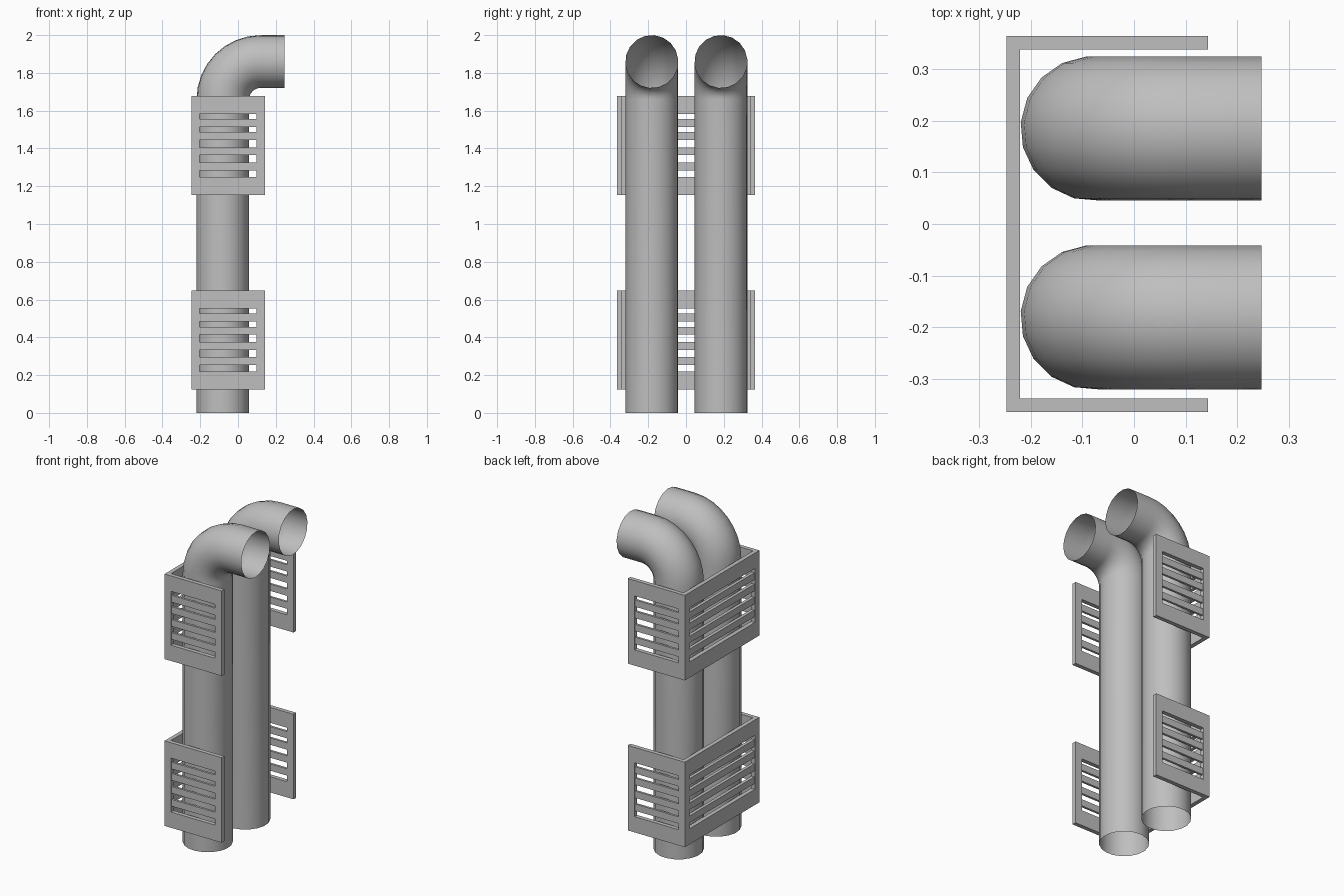
import bpy, bmesh, math
from mathutils import Vector

cube = bpy.data.objects.get("Cube")
if cube:
    bpy.data.objects.remove(cube, do_unlink=True)

metal = bpy.data.materials.new("grey_metal")
metal.use_nodes = True
GREY = (0.52, 0.52, 0.52, 1)
metal.diffuse_color = GREY
metal.node_tree.nodes["Principled BSDF"].inputs["Base Color"].default_value = GREY


def finish(name, bm):
    mesh = bpy.data.meshes.new(name)
    bm.to_mesh(mesh)
    bm.free()
    mesh.materials.append(metal)
    obj = bpy.data.objects.new(name, mesh)
    bpy.context.collection.objects.link(obj)
    return obj


# Open pipe swept along a straight riser, a quarter bend and a short outlet
RADIUS, BEND, SIDES, STEPS = 0.14, 0.2, 18, 8


def pipe(name, y):
    path = [(-0.08, 0.0, 0.0)]
    for i in range(STEPS + 1):
        a = math.pi / 2 * i / STEPS
        path.append((0.12 - BEND * math.cos(a), 1.66 + BEND * math.sin(a), a))
    path.append((0.247, 1.86, math.pi / 2))
    bm = bmesh.new()
    rings = []
    for x, z, a in path:
        across = Vector((math.cos(a), 0, -math.sin(a)))
        ring = []
        for k in range(SIDES):
            t = math.tau * k / SIDES + math.radians(15)
            p = Vector((x, y, z)) + across * RADIUS * math.cos(t)
            p.y += RADIUS * math.sin(t)
            ring.append(bm.verts.new(p))
        rings.append(ring)
    for low, high in zip(rings, rings[1:]):
        for k in range(SIDES):
            n = (k + 1) % SIDES
            bm.faces.new((low[k], low[n], high[n], high[k])).smooth = True
    finish(name, bm)


pipe("front_pipe", -0.181)
pipe("back_pipe", 0.185)


# Boxes given by opposite corners
def box(bm, lo, hi):
    verts = bmesh.ops.create_cube(bm, size=1)["verts"]
    for v in verts:
        v.co = [l + (c + 0.5) * (h - l) for l, h, c in zip(lo, hi, v.co)]


X0, X1, Y, T, HEIGHT = -0.247, 0.143, 0.364, 0.026, 0.525
SILL, HEAD = 0.097, 0.43
SLATS = (0.152, 0.232, 0.312, 0.382)


# Slotted panel: box_at(u0, u1, z0, z1, inset) places each bar
def panel(box_at, u0, u1, w0, w1, recess):
    box_at(u0, u1, 0, SILL, 0)
    box_at(u0, u1, HEAD, HEIGHT, 0)
    box_at(u0, w0, SILL, HEAD, 0)
    box_at(w1, u1, SILL, HEAD, 0)
    for z in SLATS:
        box_at(w0, w1, z - 0.021, z + 0.021, recess)


def guard(name, base):
    bm = bmesh.new()
    # Side panels
    for s in (-1, 1):
        def side(u0, u1, z0, z1, inset):
            a, b = sorted((s * (Y - inset), s * (Y - T + inset)))
            box(bm, (u0, a, base + z0), (u1, b, base + z1))
        panel(side, X0, X1, -0.203, 0.097, 0.006)

    # Panel joining the two sides
    def rear(u0, u1, z0, z1, inset):
        box(bm, (X0 + inset, u0, base + z0), (X0 + T - inset, u1, base + z1))
    panel(rear, T - Y, Y - T, -0.318, 0.318, 0.003)
    finish(name, bm)


guard("lower_guard", 0.123)
guard("upper_guard", 1.153)
